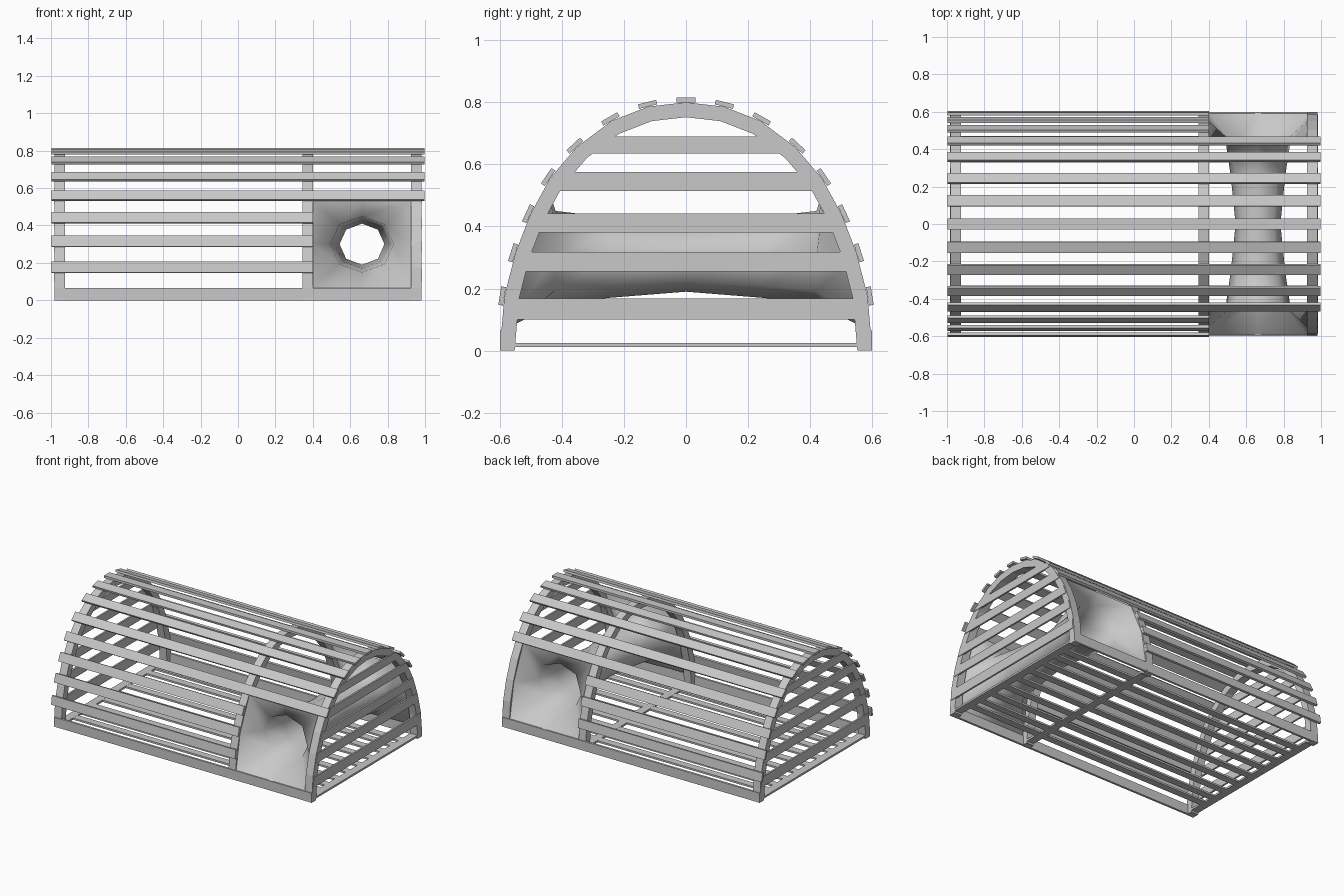
import bpy, bmesh, math
from mathutils import Vector

cube = bpy.data.objects.get("Cube")
if cube:
    bpy.data.objects.remove(cube)

wood = bpy.data.materials.new("weathered_grey")
wood.use_nodes = True
GREY = (0.58, 0.58, 0.58, 1)
wood.diffuse_color = GREY
wood.node_tree.nodes["Principled BSDF"].inputs["Base Color"].default_value = GREY


def add_mesh(name, verts, faces, smooth=False):
    mesh = bpy.data.meshes.new(name)
    mesh.from_pydata(verts, [], faces)
    bm = bmesh.new()
    bm.from_mesh(mesh)
    bmesh.ops.recalc_face_normals(bm, faces=bm.faces)
    bm.to_mesh(mesh)
    bm.free()
    mesh.materials.append(wood)
    mesh.polygons.foreach_set("use_smooth", [smooth] * len(mesh.polygons))
    obj = bpy.data.objects.new(name, mesh)
    bpy.context.collection.objects.link(obj)
    return obj


def prism(name, outline, x0, x1):
    """Extrude a convex (y, z) outline along x."""
    n = len(outline)
    verts = [(x, y, z) for x in (x0, x1) for y, z in outline]
    faces = [(i, (i + 1) % n, n + (i + 1) % n, n + i) for i in range(n)]
    faces += [tuple(range(n)), tuple(range(n, 2 * n))]
    return add_mesh(name, verts, faces)


def box(name, x0, x1, y0, y1, z0, z1):
    return prism(name, [(y0, z0), (y1, z0), (y1, z1), (y0, z1)], x0, x1)


# Half of the hoop's outer line, from the crown down to the foot
half = [(0, 0.80), (0.122, 0.786), (0.24, 0.74), (0.353, 0.655), (0.438, 0.555),
        (0.502, 0.438), (0.55, 0.313), (0.585, 0.175), (0.6, 0)]
outer = [Vector((-y, z)) for y, z in half[:0:-1]] + [Vector(p) for p in half]
last = len(outer) - 1


def tangent(i):
    return (outer[min(i + 1, last)] - outer[max(i - 1, 0)]).normalized()


def normal(i):
    t = tangent(i)
    return Vector((-t.y, t.x))


def curve_y(z):
    """Half width of the hoop at height z."""
    for (ya, za), (yb, zb) in zip(half, half[1:]):
        if zb <= z <= za:
            return ya + (yb - ya) * (za - z) / (za - zb)
    return 0


# Bent hoops
inner = [p - normal(i) * 0.048 for i, p in enumerate(outer)]
inner[0], inner[last] = Vector((-0.552, 0)), Vector((0.552, 0))


def hoop(name, x0, x1):
    n = last + 1
    verts = [(x, p.x, p.y) for x in (x0, x1) for p in outer + inner]
    faces = []
    for i in range(last):
        a, b, c, d = i, i + 1, n + i + 1, n + i
        k = 2 * n
        faces += [(a, b, c, d), (k + a, k + b, k + c, k + d),
                  (a, b, k + b, k + a), (d, c, k + c, k + d)]
    faces += [(i, n + i, 3 * n + i, 2 * n + i) for i in (0, last)]
    return add_mesh(name, verts, faces)


bays = {"right": (-0.98, -0.925), "middle": (0.345, 0.40), "left": (0.925, 0.98)}
for side, (x0, x1) in bays.items():
    hoop(side + "_hoop", x0, x1)
    box(side + "_floor_crossbar", x0, x1, -0.555, 0.555, 0.012, 0.025)

# Long slats over the hoops; the lowest three each side stop at the entrance
for i in range(1, last):
    t, n, p = tangent(i) * 0.03, normal(i) * 0.015, outer[i]
    short = min(i, last - i) <= 3
    prism("long_slat", [p - t, p + t, p + t + n, p - t + n],
          -0.998, 0.40 if short else 0.998)

# End slats trimmed to the hoop line
for x0, x1 in ((0.972, 0.984), (-0.984, -0.972)):
    for z0, z1 in ((0.10, 0.168), (0.255, 0.317), (0.38, 0.442),
                   (0.515, 0.575), (0.635, 0.69)):
        a, b = curve_y(z0) - 0.005, curve_y(z1) - 0.005
        prism("end_slat", [(-a, z0), (a, z0), (b, z1), (-b, z1)], x0, x1)

# Floor slats and bottom rails
for y in (0, 0.124, 0.245, 0.355, 0.445):
    for s in ((1, -1) if y else (1,)):
        box("floor_slat", -0.98, 0.98, s * y - 0.025, s * y + 0.025, 0.0125, 0.0245)
for s in (1, -1):
    box("bottom_rail", -0.98, 0.98, s * 0.5915 - 0.0075, s * 0.5915 + 0.0075, 0, 0.065)

# Netting funnel: square mouths on both sides narrowing to an eight-sided throat
CX, CZ, SIDES = 0.663, 0.30, 8


def mouth_ring(s):
    ring = []
    for k in range(SIDES):
        a = math.tau * k / SIDES
        dx, dz = round(math.cos(a)), round(math.sin(a))
        z = {1: 0.53, 0: CZ, -1: 0.065}[dz]
        ring.append((CX + dx * 0.263, s * (curve_y(z) - 0.004), z))
    return ring


def round_ring(y, rx, rz):
    angles = [math.tau * k / SIDES for k in range(SIDES)]
    return [(CX + rx * math.cos(a), y, CZ + rz * math.sin(a)) for a in angles]


steps = [(0.42, 0.17, 0.15), (0.25, 0.145, 0.13)]
rings = [mouth_ring(-1)] + [round_ring(-y, rx, rz) for y, rx, rz in steps]
rings += [round_ring(0, 0.12, 0.11)]
rings += [round_ring(*r) for r in reversed(steps)] + [mouth_ring(1)]
funnel_faces = [(r * SIDES + k, r * SIDES + (k + 1) % SIDES,
                 (r + 1) * SIDES + (k + 1) % SIDES, (r + 1) * SIDES + k)
                for r in range(len(rings) - 1) for k in range(SIDES)]
add_mesh("netting_funnel", [v for ring in rings for v in ring], funnel_faces, True)
